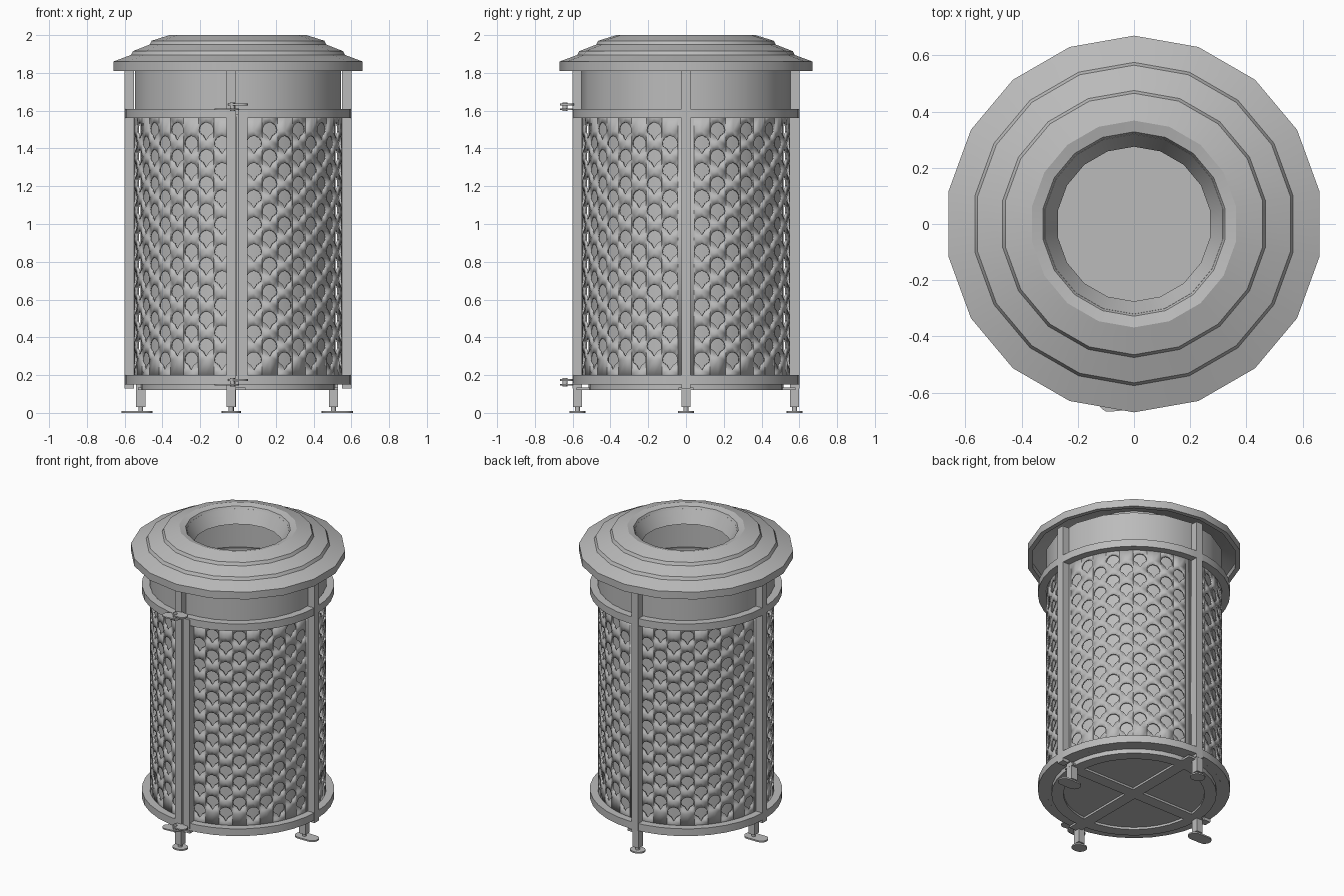
import bpy, bmesh, math
from math import sin, cos, pi, radians
from mathutils import Matrix, Vector

if "Cube" in bpy.data.objects:
    bpy.data.objects.remove(bpy.data.objects["Cube"], do_unlink=True)

COLOUR = (0.5, 0.5, 0.5, 1)
grey = bpy.data.materials.new("grey_metal")
grey.use_nodes = True
grey.diffuse_color = COLOUR
for node in grey.node_tree.nodes:
    if node.type == 'BSDF_PRINCIPLED':
        node.inputs["Base Color"].default_value = COLOUR


def finish(bm, name, smooth=True):
    bmesh.ops.remove_doubles(bm, verts=bm.verts, dist=0.0001)
    bmesh.ops.recalc_face_normals(bm, faces=bm.faces)
    mesh = bpy.data.meshes.new(name)
    bm.to_mesh(mesh)
    bm.free()
    mesh.materials.append(grey)
    obj = bpy.data.objects.new(name, mesh)
    bpy.context.scene.collection.objects.link(obj)
    if smooth:
        bpy.ops.object.select_all(action='DESELECT')
        obj.select_set(True)
        bpy.context.view_layer.objects.active = obj
        bpy.ops.object.shade_smooth_by_angle(angle=radians(30))
    return obj


def revolve(name, profile, segs, start=-90, sweep=360, closed=True):
    """Turn a (radius, height) profile about z; partial sweeps get end caps."""
    bm = bmesh.new()
    full = sweep == 360
    rows = []
    for i in range(segs if full else segs + 1):
        a = radians(start + sweep * i / segs)
        rows.append([bm.verts.new((r * cos(a), r * sin(a), z)) for r, z in profile])
    n = len(profile)
    for i in range(segs):
        a, b = rows[i], rows[(i + 1) % len(rows)]
        for j in range(n if closed else n - 1):
            k = (j + 1) % n
            bm.faces.new((a[j], b[j], b[k], a[k]))
    if not full:
        bm.faces.new(rows[0])
        bm.faces.new(rows[-1])
    return finish(bm, name)


def box(name, x, y, z):
    """Box from its (low, high) range on each axis."""
    bm = bmesh.new()
    bmesh.ops.create_cube(bm, size=1)
    for v in bm.verts:
        for i, (lo, hi) in enumerate((x, y, z)):
            v.co[i] = (lo + hi) / 2 + v.co[i] * (hi - lo)
    return finish(bm, name, False)


def rounded_plate(name, centre, length, width, z, thick, turn=0):
    """Flat bar with half-round ends; length equal to width gives a disc."""
    bm = bmesh.new()
    r, half = width / 2, (length - width) / 2
    pts = []
    for side in (0, 1):
        for i in range(9):
            a = -pi / 2 + pi * i / 8 + pi * side
            pts.append(bm.verts.new((r * cos(a) + half * (1 - 2 * side), r * sin(a), 0)))
    bmesh.ops.remove_doubles(bm, verts=pts, dist=0.0001)
    face = bm.faces.new(list(bm.verts))
    top = bmesh.ops.extrude_face_region(bm, geom=[face])["geom"]
    bmesh.ops.translate(bm, vec=(0, 0, thick), verts=[v for v in top if isinstance(v, bmesh.types.BMVert)])
    bm.transform(Matrix.Translation((centre[0], centre[1], z)) @ Matrix.Rotation(turn, 4, 'Z'))
    return finish(bm, name)


# Stepped lid with a sloping round opening
revolve("lid", [(0.67, 1.81), (0.67, 1.86), (0.575, 1.895), (0.565, 1.915),
                (0.475, 1.95), (0.465, 1.97), (0.368, 2.0), (0.328, 1.99),
                (0.28, 1.89), (0.275, 1.89), (0.32, 1.975), (0.55, 1.875),
                (0.64, 1.845), (0.64, 1.81)], 18)

# Collar under the lid and the inner bucket
revolve("collar", [(0.553, 1.58), (0.553, 1.83), (0.54, 1.83), (0.54, 1.58)], 18)
revolve("inner_bucket", [(0, 0.135), (0.515, 0.135), (0.515, 1.62), (0.505, 1.62),
                         (0.505, 0.145), (0, 0.145)], 36, closed=False)

# Hoops, split at the front
for name, z in (("lower_hoop", 0.15), ("upper_hoop", 1.56)):
    revolve(name, [(0.6, z), (0.6, z + 0.05), (0.55, z + 0.05), (0.55, z)],
            36, start=-90, sweep=359)

# Base ring and cross bars
revolve("base_ring", [(0.515, 0.12), (0.515, 0.15), (0.44, 0.15), (0.44, 0.12)], 36)
box("base_bar_across", (-0.53, 0.53), (-0.04, 0.04), (0.12, 0.134))
box("base_bar_along", (-0.04, 0.04), (-0.58, 0.58), (0.12, 0.134))
revolve("base_rim", [(0.55, 0.15), (0.55, 0.165), (0.5, 0.165), (0.5, 0.15)], 36)

# Upright posts, and the door's own edge bar beside the front post
POST = 0.575
for name, x, y in (("front_post", -0.035, -POST), ("back_post", -0.03, POST),
                   ("left_post", POST, 0), ("right_post", -POST, 0)):
    box(name, (x - 0.025, x + 0.025), (y - 0.025, y + 0.025), (0.13, 1.82))
box("door_edge_bar", (0.0, 0.05), (-0.6, -0.55), (0.16, 1.6))

# Legs with stems and feet; the side feet are long tabs
for name, x, y, foot, shift in (("front", -0.037, -POST, 0.1, 0), ("back", -0.035, POST, 0.1, 0),
                                ("left", 0.505, 0, 0.165, 0.02), ("right", -0.515, 0, 0.165, -0.02)):
    box(name + "_leg", (x - 0.024, x + 0.024), (y - 0.024, y + 0.024), (0.03, 0.15))
    rounded_plate(name + "_stem", (x, y), 0.026, 0.026, 0.005, 0.03)
    rounded_plate(name + "_foot", (x + shift, y), foot, 0.085, 0, 0.01)

# Hinge plates and pins on the front
for name, z in (("lower", 0.145), ("upper", 1.603)):
    rounded_plate(name + "_hinge_plate", (-0.06, -0.63), 0.13, 0.07, z, 0.009, 0.1)
    rounded_plate(name + "_hinge_tab", (0.0, -0.63), 0.105, 0.07, z + 0.025, 0.009, -0.1)
    rounded_plate(name + "_hinge_pin", (-0.03, -0.64), 0.026, 0.026, z - 0.006, 0.045)

# Outline of one fan-shaped hole
FAN = [(0.04 * cos(radians(a)), 0.005 + 0.04 * sin(radians(a))) for a in range(-20, 201, 20)]
FAN += [(-0.016, -0.024), (0, -0.05), (0.016, -0.024)]
RADIUS, Z_LOW, Z_HIGH = 0.55, 0.195, 1.57
COLS, ROWS, PITCH = 9, 9, 0.143
CELL = 0.0865


def cell(bm, x, z, hole):
    """One flat cell of a panel, with its hole cut."""
    hw, hh = CELL / 2, PITCH / 2
    outline = [bm.verts.new((x + sx * hw, 0, z + sz * hh))
               for sx, sz in ((-1, -1), (0, -1), (1, -1), (1, 1), (0, 1), (-1, 1))]
    inner = [bm.verts.new((x + px, 0, z + pz)) for px, pz in hole]
    edges = [bm.edges.new((loop[i - 1], loop[i]))
             for loop in (outline, inner) for i in range(len(loop))]
    bmesh.ops.triangle_fill(bm, use_beauty=True, use_dissolve=False, edges=edges, normal=(0, -1, 0))


def plain(bm, x0, x1, z0, z1):
    xm = (x0 + x1) / 2
    for a, b in ((x0, xm), (xm, x1)):
        bm.faces.new([bm.verts.new((x, 0, z)) for x, z in ((a, z0), (b, z0), (b, z1), (a, z1))])


# Four curved panels with staggered rows of holes
for name, middle in (("front_left_panel", -45), ("back_left_panel", 45),
                     ("back_right_panel", 135), ("front_right_panel", 225)):
    bm = bmesh.new()
    for c in range(COLS):
        x = (c - (COLS - 1) / 2) * CELL
        base = Z_LOW + 0.01 + (c % 2) * PITCH / 2
        for r in range(ROWS):
            cell(bm, x, base + (r + 0.5) * PITCH, FAN)
        plain(bm, x - CELL / 2, x + CELL / 2, Z_LOW, base)
        plain(bm, x - CELL / 2, x + CELL / 2, base + ROWS * PITCH, Z_HIGH)
    side = COLS * CELL / 2
    for s in (-1, 1):
        plain(bm, s * side, s * (side + 0.035), Z_LOW, Z_HIGH)
    # Wrap the flat sheet round the bin
    for v in bm.verts:
        a = radians(middle) + v.co.x / RADIUS
        v.co = Vector((RADIUS * cos(a), RADIUS * sin(a), v.co.z))
    panel = finish(bm, name)
    thick = panel.modifiers.new("thickness", 'SOLIDIFY')
    thick.thickness = 0.01
    thick.offset = -1
